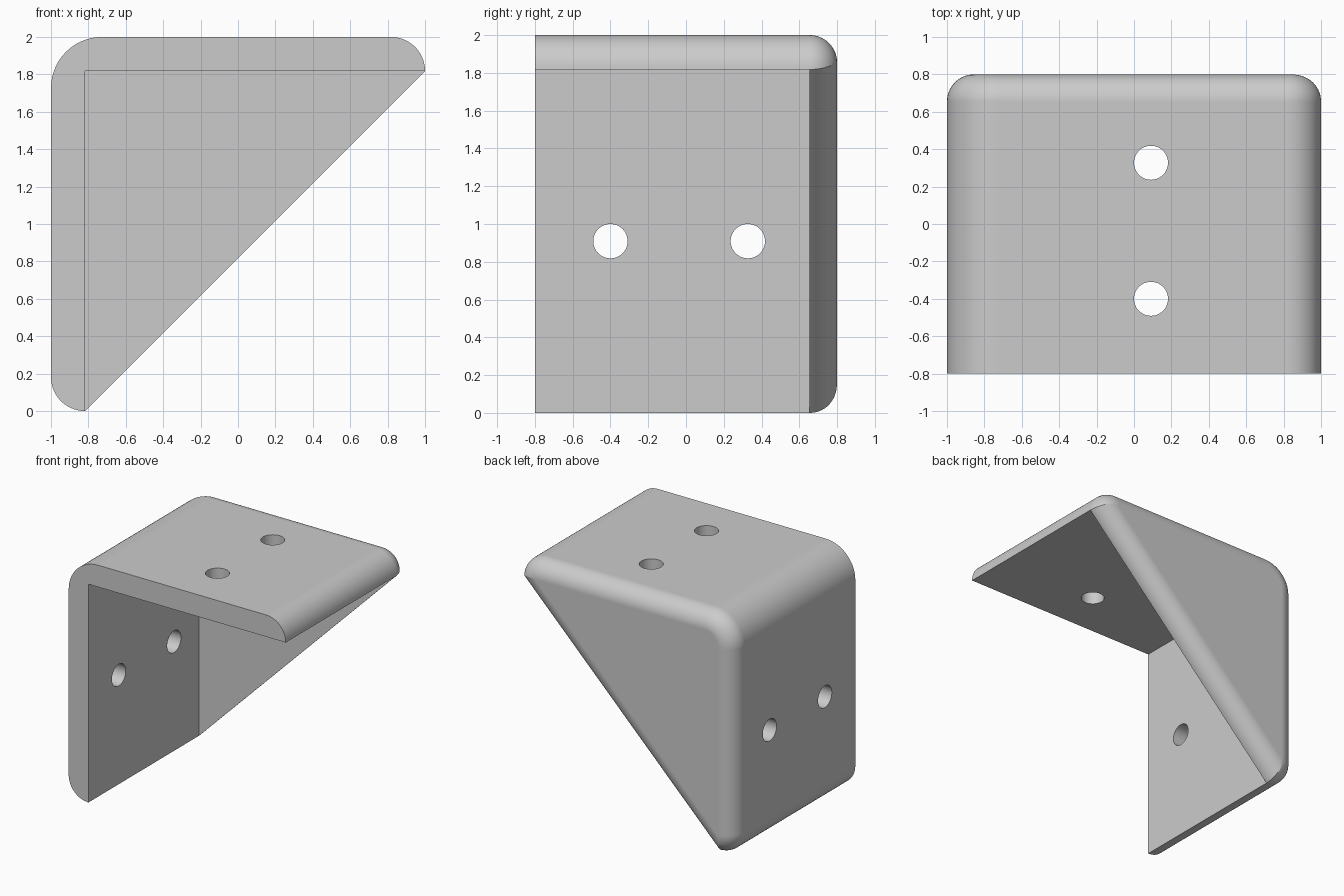
import bpy
import bmesh
from math import acos, cos, pi, radians, sin, sqrt

cube = bpy.data.objects.get("Cube")
if cube:
    bpy.data.objects.remove(cube, do_unlink=True)

UNIT = 2 / 11            # plate thickness
FRONT, BACK = -0.8, 0.8
FILLET = 0.8 * UNIT      # side wall thickness and its edge rounding
WALL = BACK - FILLET
INNER_X, INNER_Z = -1 + UNIT, 2 - UNIT
STEPS = 14

grey = bpy.data.materials.new("grey")
grey.use_nodes = True
grey.diffuse_color = (0.6, 0.6, 0.6, 1)
grey.node_tree.nodes["Principled BSDF"].inputs["Base Color"].default_value = (0.6, 0.6, 0.6, 1)


def arc(cx, cz, radius, start, end):
    angles = [start + (end - start) * i / STEPS for i in range(STEPS + 1)]
    return [(cx + radius * cos(a), cz + radius * sin(a)) for a in angles]


def outline(inset):
    """Rounded triangle from the right tip over the corner to the bottom tip."""
    radius = UNIT - inset
    spread = acos((UNIT / sqrt(2) - inset) / radius)
    corner = 1.5 * UNIT
    return (arc(1 - UNIT, INNER_Z, radius, spread - pi / 4, pi / 2)
            + arc(-1 + corner, 2 - corner, corner - inset, pi / 2, pi)
            + arc(INNER_X, UNIT, radius, pi, 1.75 * pi - spread))


def ring(bm, points, y):
    return [bm.verts.new((x, y, z)) for x, z in points]


def bridge(bm, a, b):
    for i in range(len(a)):
        j = (i + 1) % len(a)
        bm.faces.new((a[i], a[j], b[j], b[i]))


# Two plates in an L, closed at the back by a triangular wall
bm = bmesh.new()
elbow = [(INNER_X, INNER_Z)]
front = ring(bm, outline(0) + elbow, FRONT)
middle = ring(bm, outline(0) + elbow, WALL)
bm.faces.new(front)
bridge(bm, front, middle)
bm.faces.new((middle[-2], middle[-1], middle[0]))

# Rounded rim of the wall
previous = middle[:-1]
for i in range(1, STEPS + 1):
    angle = pi / 2 * i / STEPS
    current = ring(bm, outline(FILLET * (1 - cos(angle))), WALL + FILLET * sin(angle))
    bridge(bm, previous, current)
    previous = current
bm.faces.new(previous)
bmesh.ops.recalc_face_normals(bm, faces=bm.faces)

mesh = bpy.data.meshes.new("corner_bracket")
bm.to_mesh(mesh)
bm.free()
bracket = bpy.data.objects.new("corner_bracket", mesh)
bpy.context.collection.objects.link(bracket)
mesh.materials.append(grey)

# Two screw holes through each plate
cutters = []
for y in (-0.4, -0.4 + 4 * UNIT):
    for spot, turn in (((UNIT / 2, y, 2 - UNIT / 2), 0),
                       ((-1 + UNIT / 2, y, 5 * UNIT), pi / 2)):
        bpy.ops.mesh.primitive_cylinder_add(vertices=48, radius=UNIT / 2, depth=0.5,
                                            location=spot, rotation=(0, turn, 0))
        cutter = bpy.context.object
        cutter.name = "hole_cutter"
        cutter.hide_render = True
        cutter.data.materials.append(grey)
        cutters.append(cutter)
        cut = bracket.modifiers.new("screw_hole", "BOOLEAN")
        cut.operation = "DIFFERENCE"
        cut.solver = "EXACT"
        cut.object = cutter

# Bake the holes and remove the cutters
graph = bpy.context.evaluated_depsgraph_get()
baked = bpy.data.meshes.new_from_object(bracket.evaluated_get(graph))
bracket.modifiers.clear()
bracket.data = baked
for cutter in cutters:
    bpy.data.objects.remove(cutter, do_unlink=True)

# Smooth roundings with crisp edges and flat faces
bpy.ops.object.select_all(action="DESELECT")
bracket.select_set(True)
bpy.context.view_layer.objects.active = bracket
bpy.ops.object.shade_smooth_by_angle(angle=radians(30))
weighted = bracket.modifiers.new("flat_face_normals", "WEIGHTED_NORMAL")
weighted.keep_sharp = True
